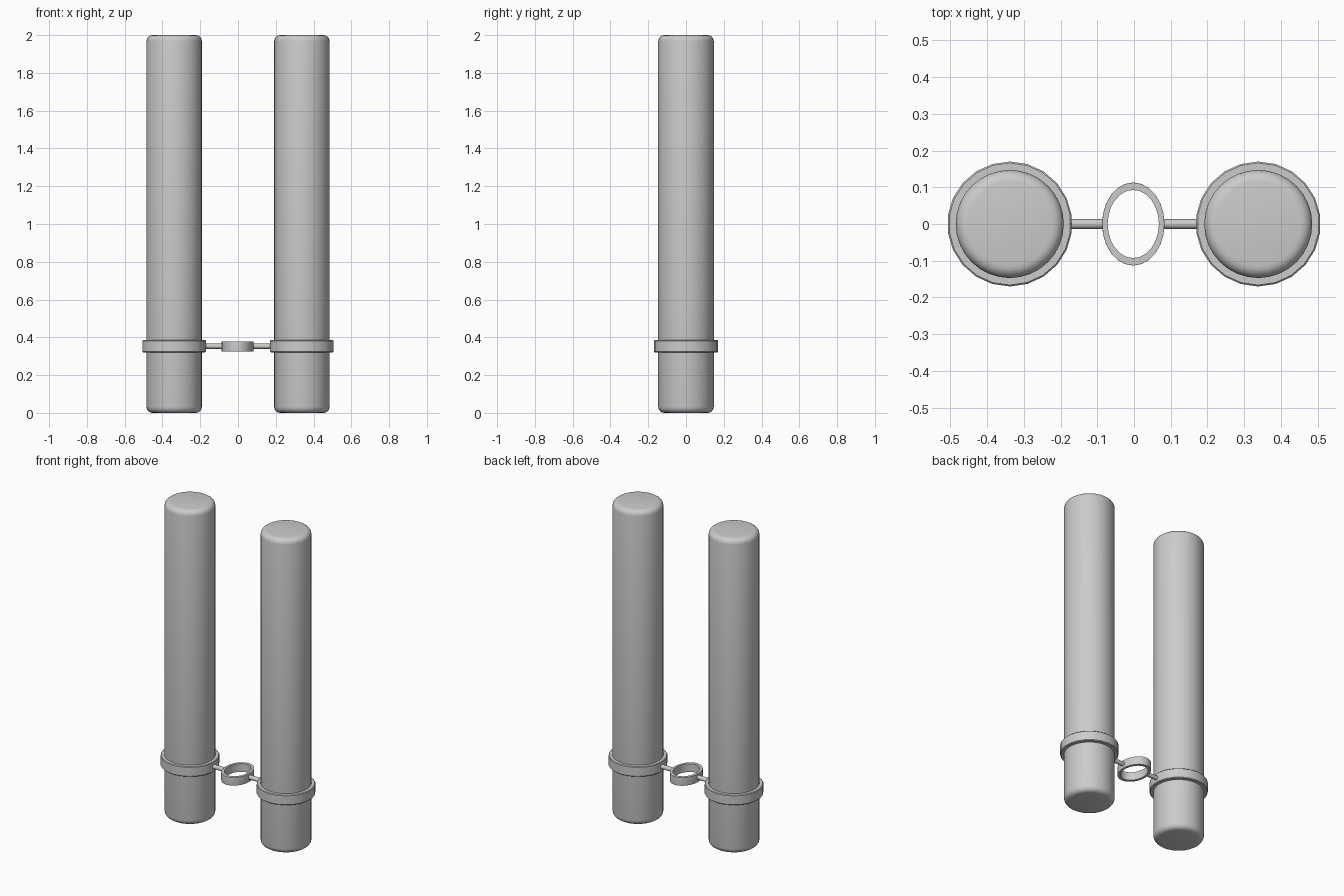
import bpy, math

if "Cube" in bpy.data.objects:
    bpy.data.objects.remove(bpy.data.objects["Cube"])


def lathe(name, profile, sides, center, scale=(1, 1), closed=False, offset=0.0, angle=35):
    """Spin an (r, z) profile around a vertical axis; open profiles get flat caps."""
    n = len(profile)
    verts, faces = [], []
    for i in range(sides):
        a = 2 * math.pi * (i + offset) / sides
        for r, z in profile:
            verts.append((r * math.cos(a) * scale[0], r * math.sin(a) * scale[1], z))
    for i in range(sides):
        k = (i + 1) % sides
        for j in range(n if closed else n - 1):
            m = (j + 1) % n
            faces.append((i * n + j, k * n + j, k * n + m, i * n + m))
    if not closed:
        faces.append([i * n for i in reversed(range(sides))])
        faces.append([i * n + n - 1 for i in range(sides)])
    mesh = bpy.data.meshes.new(name)
    mesh.from_pydata(verts, [], faces)
    obj = bpy.data.objects.new(name, mesh)
    bpy.context.collection.objects.link(obj)
    obj.location = center
    smooth(obj, angle)
    return obj


def smooth(obj, angle):
    bpy.ops.object.select_all(action='DESELECT')
    obj.select_set(True)
    bpy.context.view_layer.objects.active = obj
    bpy.ops.object.shade_smooth_by_angle(angle=math.radians(angle))


def band(inner, outer, half_height, bevel):
    """Closed rectangular ring section with softened outer corners."""
    h, b = half_height, bevel
    return [(inner, -h), (outer - b, -h), (outer, -h + b),
            (outer, h - b), (outer - b, h), (inner, h)]


# Rounded tube outline: quarter-arc fillets at both ends
R, F = 0.147, 0.032
arc = [math.radians(a) for a in (0, 22.5, 45, 67.5, 90)]
tube = [(R - F + F * math.sin(a), F - F * math.cos(a)) for a in arc]
tube += [(r, 2 - z) for r, z in reversed(tube)]

BAND_Z = 0.353
for side, s in (("left", -1), ("right", 1)):
    x = 0.338 * s
    # Tall tube and its clamp collar
    lathe(side + "_tube", tube, 32, (x, 0, 0))
    lathe(side + "_collar", band(0.143, 0.170, 0.032, 0.004), 22,
          (x, 0, BAND_Z), closed=True, offset=0.5, angle=40)
    # Connecting rod from collar to centre ring
    bpy.ops.mesh.primitive_cylinder_add(vertices=16, radius=0.0135, depth=0.1,
                                        location=(0.125 * s, 0, BAND_Z),
                                        rotation=(0, math.pi / 2, 0))
    rod = bpy.context.object
    rod.name = side + "_rod"
    smooth(rod, 35)

# Oval ring in the middle
lathe("centre_ring", band(0.82, 1.0, 0.026, 0.004), 24, (-0.002, 0, 0.351),
      scale=(0.085, 0.113), closed=True, angle=40)
